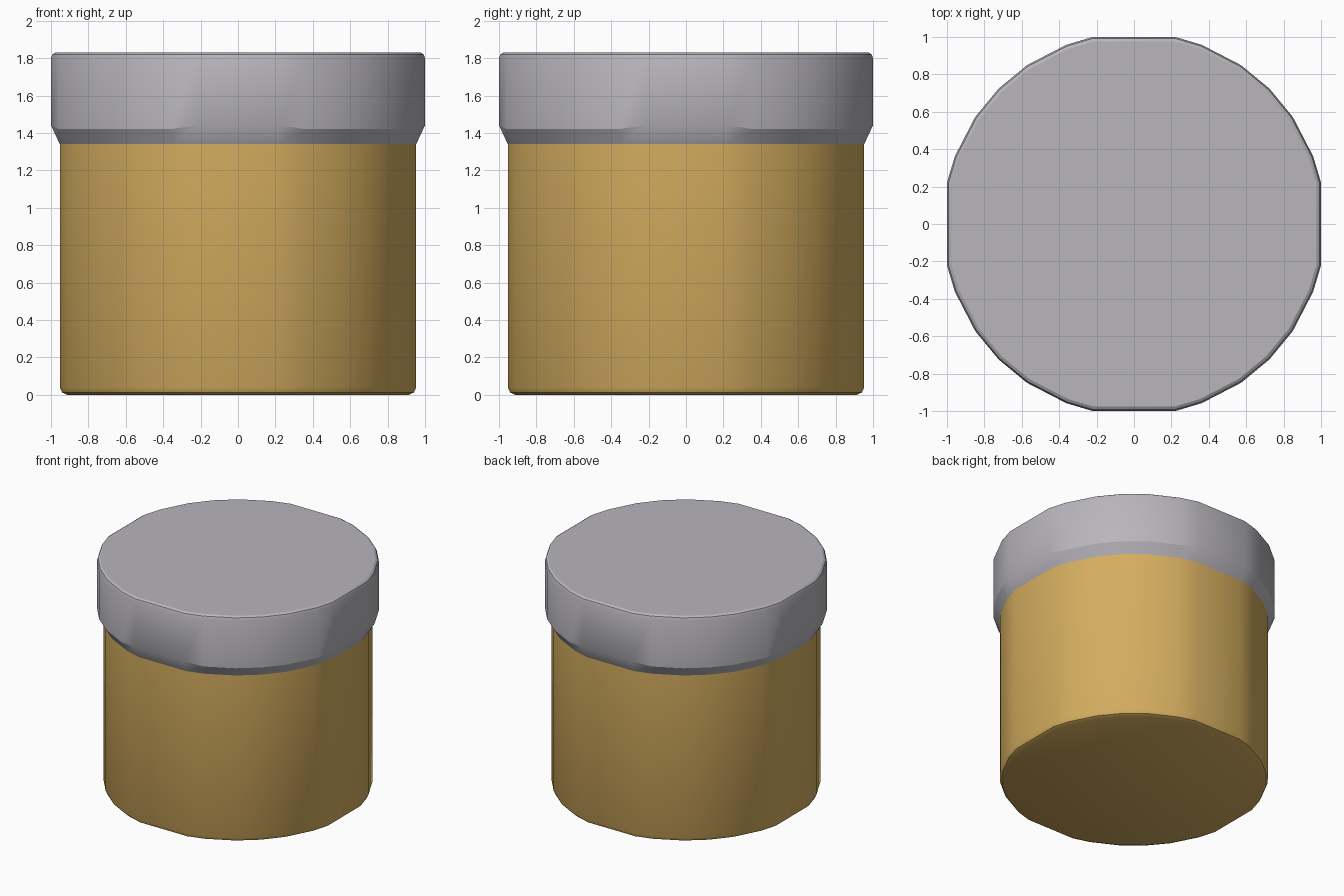
import bpy
import bmesh
from math import radians, sin, cos

cube = bpy.data.objects.get("Cube")
if cube:
    bpy.data.objects.remove(cube, do_unlink=True)

# Uneven facet angles of one quarter, with a wide flat on each axis
QUARTER = [12.5, 20.7, 34, 45, 56, 69.3, 77.5]
ANGLES = [radians(a + 90 * q) for q in range(4) for a in QUARTER]
FLAT_CORNERS = (0, len(QUARTER) - 1)


def make_material(name, color):
    mat = bpy.data.materials.new(name)
    mat.use_nodes = True
    mat.diffuse_color = color
    bsdf = mat.node_tree.nodes["Principled BSDF"]
    bsdf.inputs["Base Color"].default_value = color
    bsdf.inputs["Roughness"].default_value = 0.7
    return mat


def faceted_drum(name, rings, mat, smooth_angle):
    """Closed drum from (radius, height, height at the flats) rings."""
    bm = bmesh.new()
    loops = []
    for radius, z, flat_z in rings:
        loops.append([
            bm.verts.new((radius * cos(a), radius * sin(a),
                          flat_z if i % len(QUARTER) in FLAT_CORNERS else z))
            for i, a in enumerate(ANGLES)])
    n = len(ANGLES)
    for low, high in zip(loops, loops[1:]):
        for i in range(n):
            j = (i + 1) % n
            bm.faces.new((low[i], low[j], high[j], high[i]))
    bm.faces.new(loops[0][::-1])
    bm.faces.new(loops[-1])
    mesh = bpy.data.meshes.new(name)
    bm.to_mesh(mesh)
    bm.free()
    mesh.materials.append(mat)
    obj = bpy.data.objects.new(name, mesh)
    bpy.context.collection.objects.link(obj)
    bpy.ops.object.select_all(action='DESELECT')
    obj.select_set(True)
    bpy.context.view_layer.objects.active = obj
    bpy.ops.object.shade_smooth_by_angle(angle=radians(smooth_angle))
    return obj


gold = make_material("warm_gold", (0.66, 0.42, 0.115, 1))
grey = make_material("light_grey", (0.48, 0.465, 0.50, 1))

# Jar body with a small bottom bevel
faceted_drum("jar_body", [
    (0.935, 0.0, 0.0), (0.963, 0.012, 0.012),
    (0.976, 0.04, 0.04), (0.976, 1.34, 1.34)], gold, 30)

# Overhanging lid: chamfered underside, softened top rim
faceted_drum("jar_lid", [
    (0.976, 1.34, 1.34), (1.024, 1.42, 1.44), (1.024, 1.80, 1.80),
    (1.016, 1.82, 1.82), (1.0, 1.83, 1.83)], grey, 28)
